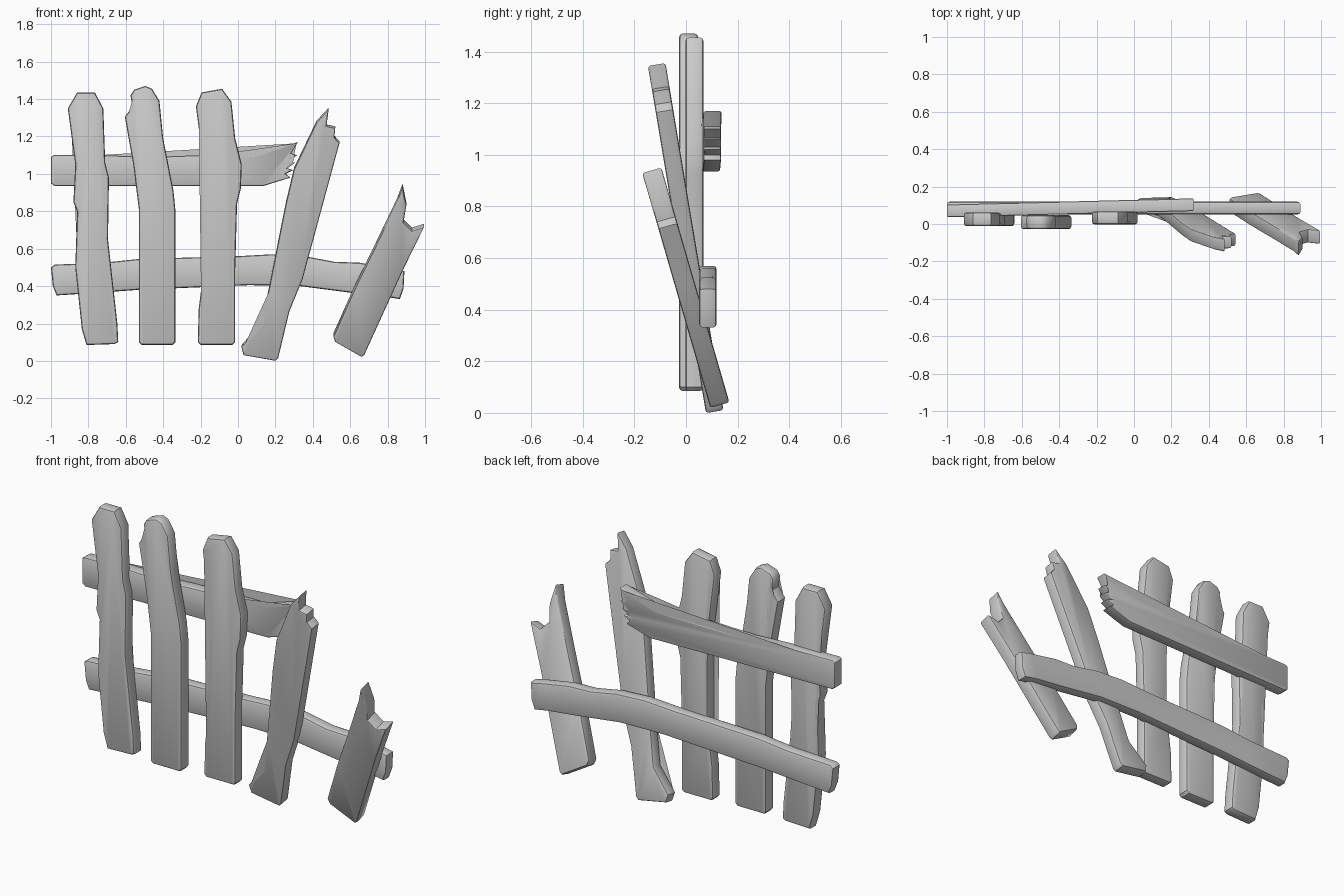
import bpy, bmesh
from mathutils import Vector


def plank(name, outline, y0, half, sx=0.0, sz=0.0, bev=0.014):
    """Board from a front outline (x, z); mid-plane y = y0 + sx*x + sz*z, rounded rim."""
    pts = [Vector(p) for p in outline]
    n = len(pts)
    area = sum(pts[i].cross(pts[(i + 1) % n]) for i in range(n))
    if area < 0:
        pts.reverse()

    def inset(d):
        out = []
        for i, p in enumerate(pts):
            a = (p - pts[i - 1]).normalized()
            b = (pts[(i + 1) % n] - p).normalized()
            na, nb = Vector((-a.y, a.x)), Vector((-b.y, b.x))
            out.append(p + (na + nb) * (d / max(1 + na.dot(nb), 0.6)))
        return out

    bm = bmesh.new()
    rings = []
    for d, t in ((bev, -half), (bev * .3, -half + bev * .3), (0, -half + bev),
                 (0, half - bev), (bev * .3, half - bev * .3), (bev, half)):
        rings.append([bm.verts.new((p.x, y0 + sx * p.x + sz * p.y + t, p.y - sz * t))
                      for p in inset(d)])
    for r, s in zip(rings, rings[1:]):
        for i in range(n):
            j = (i + 1) % n
            bm.faces.new((r[i], r[j], s[j], s[i]))
    caps = [bm.faces.new(rings[0][::-1]), bm.faces.new(rings[-1])]
    bmesh.ops.triangulate(bm, faces=caps)
    bmesh.ops.recalc_face_normals(bm, faces=bm.faces)
    me = bpy.data.meshes.new(name)
    bm.to_mesh(me)
    bm.free()
    ob = bpy.data.objects.new(name, me)
    bpy.context.collection.objects.link(ob)
    bpy.ops.object.select_all(action='DESELECT')
    ob.select_set(True)
    bpy.context.view_layer.objects.active = ob
    bpy.ops.object.shade_smooth_by_angle(angle=0.7)
    return ob


# Upright pickets
plank("picket_left", [
    (-.86, 1.435), (-.765, 1.435), (-.72, 1.35), (-.71, 1.06), (-.69, .98), (-.695, .65),
    (-.645, .2), (-.64, .1), (-.66, .09), (-.81, .085), (-.835, .17), (-.87, .5),
    (-.86, .8), (-.88, .85), (-.87, 1.05), (-.91, 1.35)], .025, .037)
plank("picket_second", [
    (-.555, 1.45), (-.495, 1.47), (-.46, 1.455), (-.42, 1.39), (-.4, 1.19), (-.345, .91),
    (-.335, .81), (-.335, .1), (-.35, .085), (-.515, .085), (-.53, .1), (-.53, .81),
    (-.56, 1.05), (-.605, 1.305), (-.565, 1.36), (-.575, 1.42)], .01, .037)
plank("picket_third", [
    (-.195, 1.435), (-.085, 1.455), (-.035, 1.385), (-.015, 1.19), (.02, 1.05), (.015, .92),
    (-.005, .84), (-.015, .49), (-.015, .1), (-.03, .085), (-.2, .085), (-.215, .1),
    (-.21, .28), (-.18, .52), (-.18, .81), (-.185, 1.05), (-.225, 1.36)], .033, .035)

# Broken leaning pickets
plank("picket_broken_tall", [
    (.485, 1.35), (.473, 1.26), (.52, 1.25), (.515, 1.2), (.543, 1.17), (.345, .44),
    (.275, .27), (.215, .02), (.2, .005), (.03, .035), (.018, .08), (.125, .2),
    (.17, .41), (.255, .84), (.3, 1.03), (.42, 1.28)], .112, .034, sz=-.167, bev=.01)
plank("picket_broken_short", [
    (.88, .94), (.9, .84), (.885, .75), (.93, .705), (.995, .725), (.885, .5),
    (.675, .04), (.66, .03), (.52, .11), (.51, .14), (.62, .385), (.73, .61),
    (.85, .86)], .14, .037, sz=-.29, bev=.009)

# Cross rails behind the pickets
plank("upper_rail", [
    (-1, 1.09), (-.985, 1.1), (-.72, 1.1), (-.47, 1.09), (-.2, 1.1), (.095, 1.1),
    (.32, 1.17), (.285, 1.11), (.315, 1.1), (.275, 1.065), (.305, 1.06), (.265, 1.03),
    (.295, 1.02), (.255, 1), (.28, .98), (.135, .935), (-.98, .935), (-1, .95)],
    .095, .034, sx=.025, bev=.009)
plank("lower_rail", [
    (-1, .5), (-.98, .515), (-.72, .525), (-.53, .545), (0, .56), (.18, .57), (.355, .56),
    (.515, .53), (.65, .525), (.82, .495), (.89, .48), (.885, .385), (.865, .33),
    (.78, .345), (.6, .365), (.33, .4), (.06, .405), (-.53, .38), (-.74, .365),
    (-.97, .35), (-.99, .4)], .085, .034)
